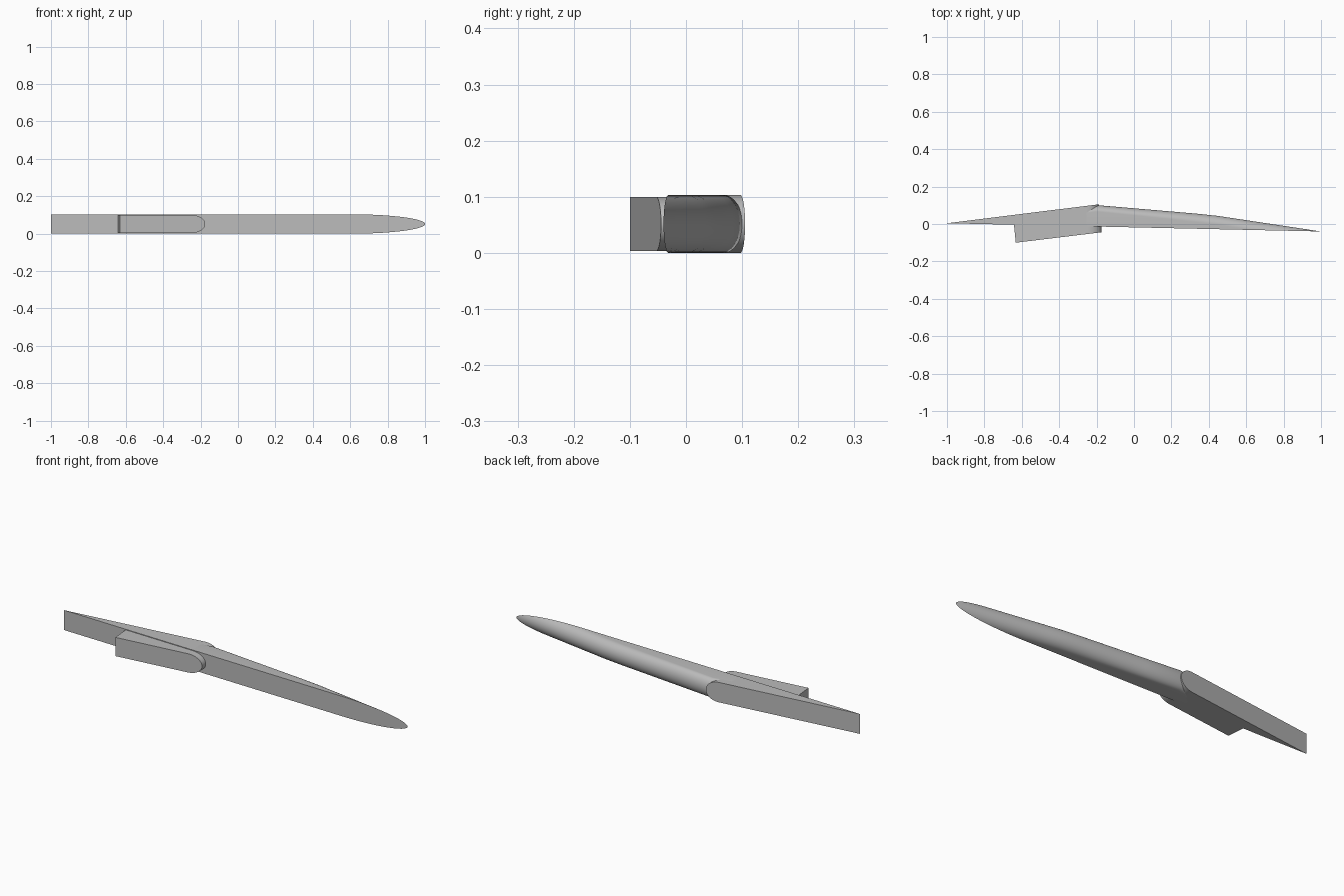
import bpy, bmesh, math

cube = bpy.data.objects.get("Cube")
if cube:
    bpy.data.objects.remove(cube, do_unlink=True)

grey = bpy.data.materials.new("plain grey")
grey.use_nodes = True
grey.diffuse_color = (0.5, 0.5, 0.5, 1)
grey.node_tree.nodes["Principled BSDF"].inputs["Base Color"].default_value = (0.5, 0.5, 0.5, 1)

MID = 0.0515   # centre height
HALF = 0.0515  # half height of the body


def lerp_path(path, x):
    """Height of a broken line at x."""
    for (x0, y0), (x1, y1) in zip(path, path[1:]):
        if x <= x1:
            break
    return y0 + (y1 - y0) * (x - x0) / (x1 - x0)


def flat_side(x):
    return lerp_path([(-1, 0.004), (1, -0.04)], x)


def loft(name, sections):
    """Skin closed cross-sections that share a point count."""
    bm = bmesh.new()
    rings = [[bm.verts.new(p) for p in s] for s in sections]
    n = len(rings[0])
    for a, b in zip(rings, rings[1:]):
        for i in range(n):
            j = (i + 1) % n
            bm.faces.new((a[i], a[j], b[j], b[i]))
    bm.faces.new(rings[0])
    bm.faces.new(rings[-1])
    bmesh.ops.remove_doubles(bm, verts=bm.verts, dist=0.0001)
    bmesh.ops.recalc_face_normals(bm, faces=bm.faces)
    mesh = bpy.data.meshes.new(name)
    bm.to_mesh(mesh)
    bm.free()
    mesh.materials.append(grey)
    obj = bpy.data.objects.new(name, mesh)
    bpy.context.collection.objects.link(obj)
    bpy.ops.object.select_all(action='DESELECT')
    obj.select_set(True)
    bpy.context.view_layer.objects.active = obj
    bpy.ops.object.shade_smooth_by_angle(angle=math.radians(30))
    return obj


def slab(x_front, y_front, x_back, y_back, half):
    """Upright rectangular section."""
    return [(x_front, y_front, MID - half), (x_back, y_back, MID - half),
            (x_back, y_back, MID + half), (x_front, y_front, MID + half)]


def round_end(start, length, half, steps=14):
    """Stations along a rounded nose: x and half height."""
    for i in range(steps + 1):
        a = math.pi / 2 * i / steps
        yield start + length * math.sin(a), half * math.cos(a)


# Rear wedge with a rounded nose
back = [(-1, 0.004), (-0.19, 0.105)]
wedge = [slab(-1, flat_side(-1), -1, back[0][1], HALF)]
for x, h in round_end(-0.255, 0.068, HALF):
    wedge.append(slab(x, flat_side(x), x, lerp_path(back, x), h))
loft("rear_wedge", wedge)

# Raised block on the flat side
face = [(-0.63, -0.1), (-0.18, -0.045)]
block = [slab(-0.632, -0.1, -0.644, 0.02, HALF - 0.003)]
for x, h in round_end(-0.25, 0.075, HALF - 0.003):
    block.append(slab(x, lerp_path(face, x), x, 0.02, h))
loft("side_block", block)

# Long blade: flat on one side, rounded on the other, tapering to a tip
ridge = [(-0.3, 0.085), (-0.2, 0.101), (0.35, 0.054), (0.45, 0.043), (1, -0.04)]
bulge = [(-0.3, 0.032), (-0.2, 0.034), (0.4, 0.046), (1, 0.052)]
stations = [-0.3, -0.2, 0, 0.2, 0.35, 0.4, 0.45, 0.52, 0.58]
stations += [1 - 0.38 * (1 - i / 16) ** 2 for i in range(17)]
ARC = 24
blade = []
for x in stations:
    r, f, d = lerp_path(ridge, x), flat_side(x), lerp_path(bulge, x)
    reach = math.acos(1 - min(1, max(0, r - f) / d))
    ring = []
    for i in range(ARC + 1):
        a = reach * (2 * i / ARC - 1)
        ring.append((x, r - d * (1 - math.cos(a)), MID + HALF * math.sin(a)))
    top = HALF * math.sin(reach)
    ring += [(x, f, MID + top), (x, f, MID - top)]
    blade.append(ring)
loft("tapered_blade", blade)
